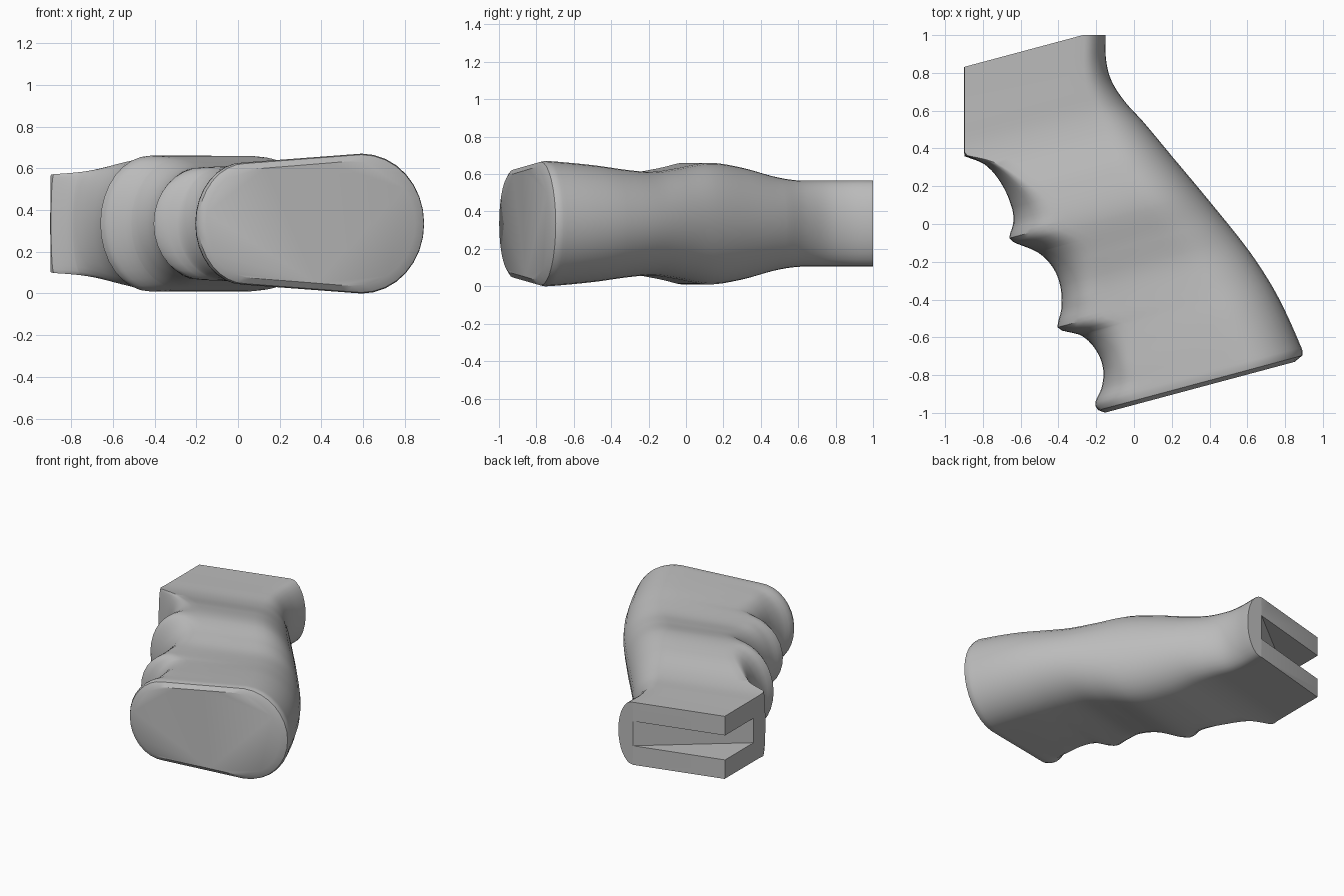
import bpy, bmesh, math
from mathutils import Vector

old = bpy.data.objects.get("Cube")
if old:
    bpy.data.objects.remove(old)

TILT = math.radians(15)
C, S = math.cos(TILT), math.sin(TILT)
MID_Z = 0.335
BUTT, TOP = -0.925, 1.036


def to_slice(points):
    """Plan points as (height along the grip, position across it), sorted."""
    return sorted((y * C - x * S, x * C + y * S) for x, y in points)


def smooth(keys, v):
    """Cubic interpolation through sorted (v, value) keys."""
    v = min(max(v, keys[0][0]), keys[-1][0])
    last = len(keys) - 1
    i = next(k for k in range(last) if v <= keys[k + 1][0])

    def slope(k):
        a, b = keys[max(k - 1, 0)], keys[min(k + 1, last)]
        return (b[1] - a[1]) / (b[0] - a[0])

    (v0, a), (v1, b) = keys[i], keys[i + 1]
    w = v1 - v0
    t = (v - v0) / w
    m0, m1 = slope(i) * w, slope(i + 1) * w
    return (a + t * m0 + t * t * (3 * (b - a) - 2 * m0 - m1)
            + t ** 3 * (2 * (a - b) + m0 + m1))


# Front outline: one list per finger groove, so the lips between stay crisp
front = [to_slice(p) for p in (
    [(-.15, -1), (-.19, -.985), (-.205, -.945), (-.172, -.87), (-.163, -.77),
     (-.2, -.67), (-.28, -.59), (-.38, -.565)],
    [(-.38, -.565), (-.405, -.545), (-.385, -.45), (-.39, -.33), (-.43, -.23),
     (-.51, -.15), (-.63, -.1)],
    [(-.63, -.1), (-.66, -.075), (-.64, 0), (-.645, .08), (-.7, .21),
     (-.79, .315), (-.9, .36)],
    [(-.9, .36), (-.9, .9)],
)]
back = to_slice([(.85, -.73), (.88, -.715), (.893, -.68), (.88, -.64), (.8, -.46),
                 (.72, -.31), (.6, -.13), (.4, .12), (.2, .36), (.05, .54),
                 (-.05, .65), (-.12, .76), (-.148, .87), (-.15, 1), (-.15, 1.1)])

# Thickness, front taper and end roundness along the grip
half = [(-.93, .336), (-.85, .334), (-.6, .312), (-.4, .287), (-.25, .277), (-.1, .295),
        (.1, .325), (.3, .3), (.5, .25), (.62, .232), (.75, .23), (1.1, .23)]
taper = [(-.93, .87), (-.6, .9), (-.2, .98), (0, 1), (1.1, 1)]
front_round = [(-.93, .23), (-.86, .24), (-.7, .17), (-.44, .25), (-.3, .19),
               (.08, .25), (.24, .19), (.4, .1), (.57, .02), (.6, .003), (1.1, .003)]
back_round = [(-.93, .31), (-.3, .31), (.3, .27), (.7, .15), (.9, .12), (1.1, .12)]


def section(v):
    """Closed ring of points across the grip at height v."""
    part = next((p for p in front if v <= p[-1][0]), front[-1])
    u0, u1 = smooth(part, v), smooth(back, v)
    e0, e1 = max(smooth(front_round, v), .003), smooth(back_round, v)
    r = .045
    gap = max(0, r - (v - BUTT))
    h1 = smooth(half, v) - (r - math.sqrt(r * r - gap * gap)) * .8
    h0 = h1 * smooth(taper, v)
    arc = [math.pi * (k / 16 - .5) for k in range(17)]
    lines = [k / 8 for k in range(1, 8)]
    a, b = u0 + e0, u1 - e1
    ring = [(a - e0 * math.cos(t), h0 * math.sin(t)) for t in arc]
    ring += [(a + (b - a) * k, h0 + (h1 - h0) * k) for k in lines]
    ring += [(b + e1 * math.cos(t), -h1 * math.sin(t)) for t in arc]
    ring += [(b + (a - b) * k, -h1 + (h1 - h0) * k) for k in lines]
    return [(u * C - v * S, u * S + v * C, MID_Z + z) for u, z in ring]


# Slice heights: even steps plus every outline key
heights = {BUTT, TOP}
heights.update(BUTT + (TOP - BUTT) * k / 90 for k in range(91))
heights.update(p[0] for part in front for p in part)
rows = []
for v in sorted(heights):
    if BUTT <= v <= TOP and (not rows or v - rows[-1] > .003):
        rows.append(v)

# Grip body
bm = bmesh.new()
rings = [[bm.verts.new(p) for p in section(v)] for v in rows]
for low, high in zip(rings, rings[1:]):
    for k in range(len(low)):
        n = (k + 1) % len(low)
        bm.faces.new((low[k], low[n], high[n], high[k]))
bm.faces.new(rings[0])
bm.faces.new(rings[-1])

# Flat rear facet beside the slot
bmesh.ops.bisect_plane(bm, geom=bm.verts[:] + bm.edges[:] + bm.faces[:],
                       plane_co=(0, 1, 0), plane_no=(0, 1, 0), clear_outer=True)
bmesh.ops.holes_fill(bm, edges=[e for e in bm.edges if e.is_boundary], sides=0)
bmesh.ops.recalc_face_normals(bm, faces=bm.faces)


def add_object(name, mesh_data):
    mesh = bpy.data.meshes.new(name)
    mesh_data.to_mesh(mesh)
    mesh_data.free()
    obj = bpy.data.objects.new(name, mesh)
    bpy.context.collection.objects.link(obj)
    return obj


grip = add_object("grip", bm)

# Wedge-shaped mounting slot
bm = bmesh.new()
base = bm.faces.new([bm.verts.new((x, y, MID_Z - .09))
                     for x, y in ((-.2, 1.056), (-1, 1.1), (-1, .42))])
moved = bmesh.ops.extrude_face_region(bm, geom=[base])["geom"]
bmesh.ops.translate(bm, vec=Vector((0, 0, .18)),
                    verts=[g for g in moved if isinstance(g, bmesh.types.BMVert)])
bmesh.ops.recalc_face_normals(bm, faces=bm.faces)
cutter = add_object("slot_cutter", bm)
cutter.hide_render = True

bpy.ops.object.select_all(action="DESELECT")
grip.select_set(True)
bpy.context.view_layer.objects.active = grip
cut = grip.modifiers.new("slot", "BOOLEAN")
cut.operation, cut.solver, cut.object = "DIFFERENCE", "EXACT", cutter
bpy.ops.object.modifier_apply(modifier=cut.name)
bpy.data.objects.remove(cutter)
bpy.ops.object.shade_smooth_by_angle(angle=math.radians(35))

# Plain grey finish
grey = bpy.data.materials.new("plain_grey")
grey.use_nodes = True
colour = (.5, .5, .5, 1)
grey.diffuse_color = colour
grey.node_tree.nodes["Principled BSDF"].inputs["Base Color"].default_value = colour
grip.data.materials.clear()
grip.data.materials.append(grey)
